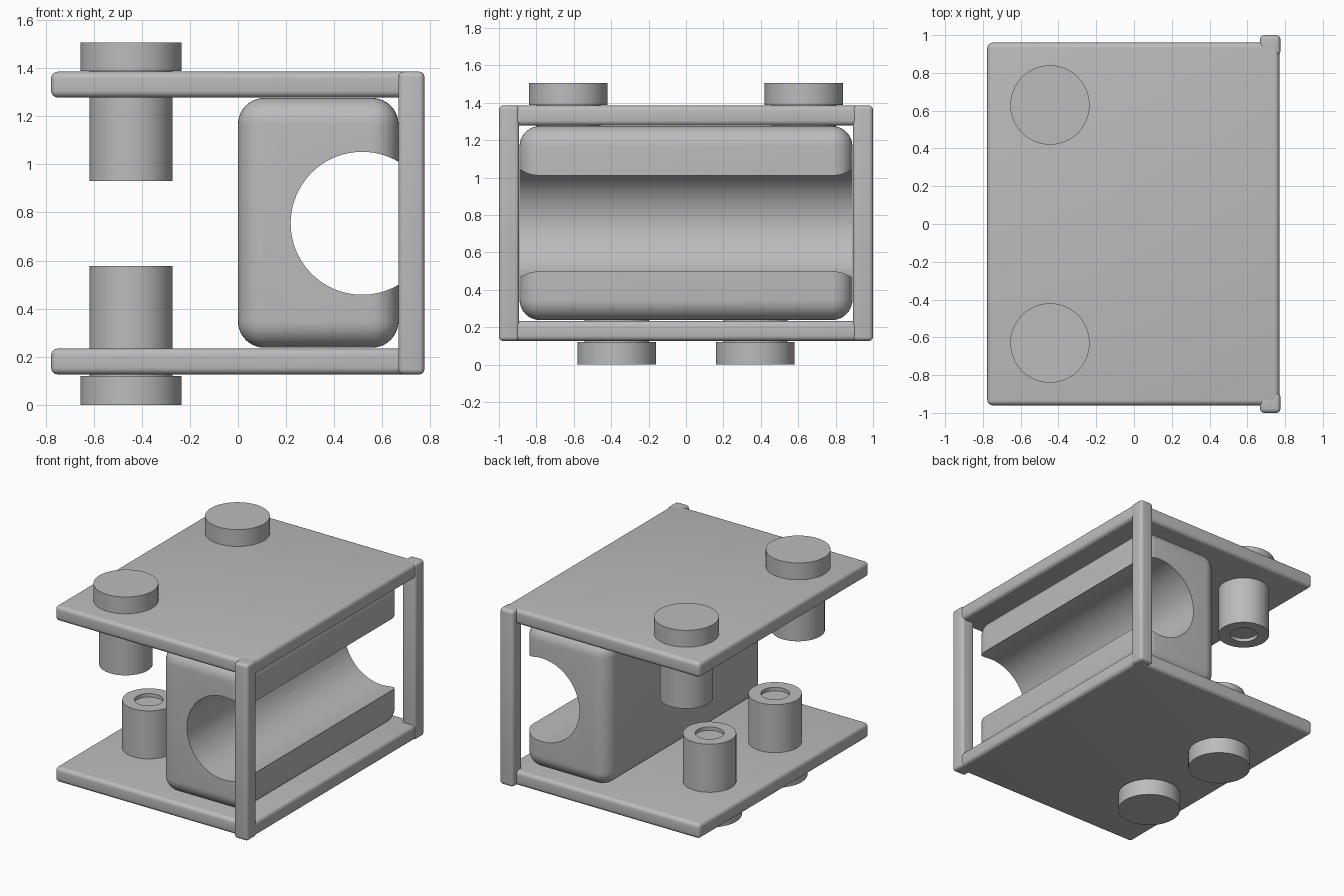
import bpy, bmesh, math
from mathutils import Matrix, Vector

cube = bpy.data.objects.get("Cube")
if cube:
    bpy.data.objects.remove(cube, do_unlink=True)

GREY = (0.5, 0.5, 0.5, 1.0)
grey = bpy.data.materials.new("plain grey")
grey.use_nodes = True
grey.diffuse_color = GREY
grey.node_tree.nodes["Principled BSDF"].inputs["Base Color"].default_value = GREY


def finish(name, bm):
    """Turn a bmesh into a shaded object."""
    bmesh.ops.recalc_face_normals(bm, faces=bm.faces)
    mesh = bpy.data.meshes.new(name)
    bm.to_mesh(mesh)
    bm.free()
    mesh.materials.append(grey)
    obj = bpy.data.objects.new(name, mesh)
    bpy.context.collection.objects.link(obj)
    return obj


def smooth(obj):
    bpy.ops.object.select_all(action="DESELECT")
    obj.select_set(True)
    bpy.context.view_layer.objects.active = obj
    bpy.ops.object.shade_smooth_by_angle(angle=math.radians(35))


def rounded_box(name, low, high, radius, segments):
    """Box between two corners with every edge rounded."""
    low, high = Vector(low), Vector(high)
    bm = bmesh.new()
    bmesh.ops.create_cube(bm, size=1, matrix=Matrix.Translation((low + high) / 2)
                          @ Matrix.Diagonal((*(high - low), 1)))
    bmesh.ops.bevel(bm, geom=bm.edges[:], offset=radius, segments=segments,
                    profile=0.5, affect="EDGES")
    obj = finish(name, bm)
    smooth(obj)
    return obj


def bolt(name, x, y, tip, direction):
    """Headed pin with a shallow recess in its tip, turned from a profile."""
    profile = [(0, 0.025), (0.093, 0.025), (0.093, 0), (0.173, 0),
               (0.173, 0.457), (0.21, 0.457), (0.21, 0.577), (0, 0.577)]
    bm = bmesh.new()
    verts = [bm.verts.new((x + r, y, tip + direction * t)) for r, t in profile]
    edges = [bm.edges.new(pair) for pair in zip(verts, verts[1:])]
    bmesh.ops.spin(bm, geom=verts + edges, cent=(x, y, 0), axis=(0, 0, 1),
                   angle=math.tau, steps=64)
    bmesh.ops.remove_doubles(bm, verts=bm.verts, dist=0.0005)
    smooth(finish(name, bm))


# Top and bottom plates
for name, z in (("bottom_plate", 0.127), ("top_plate", 1.278)):
    rounded_box(name, (-0.777, -0.96, z), (0.77, 0.96, z + 0.107), 0.028, 5)

# Corner posts
for name, y in (("front_post", -1.0), ("back_post", 0.892)):
    rounded_box(name, (0.667, y, 0.127), (0.775, y + 0.108, 1.385), 0.022, 5)

# Rounded block with an open round channel
block = rounded_box("channel_block", (0, -0.89, 0.238), (0.667, 0.89, 1.276), 0.11, 10)
bm = bmesh.new()
bmesh.ops.create_cone(bm, cap_ends=True, segments=96, radius1=0.297, radius2=0.297, depth=2.4,
                      matrix=Matrix.Translation((0.516, 0, 0.755))
                      @ Matrix.Rotation(math.pi / 2, 4, "X"))
cutter = finish("channel_cutter", bm)
cut = block.modifiers.new("channel", "BOOLEAN")
cut.operation = "DIFFERENCE"
cut.solver = "EXACT"
cut.object = cutter
bpy.context.view_layer.objects.active = block
bpy.ops.object.modifier_apply(modifier=cut.name)
bpy.data.objects.remove(cutter, do_unlink=True)
smooth(block)

# Bolts through the plates, wider apart on top
for side, sign in (("front", -1), ("back", 1)):
    bolt(side + "_top_bolt", -0.445, sign * 0.63, 0.93, 1)
    bolt(side + "_bottom_bolt", -0.445, sign * 0.37, 0.577, -1)
